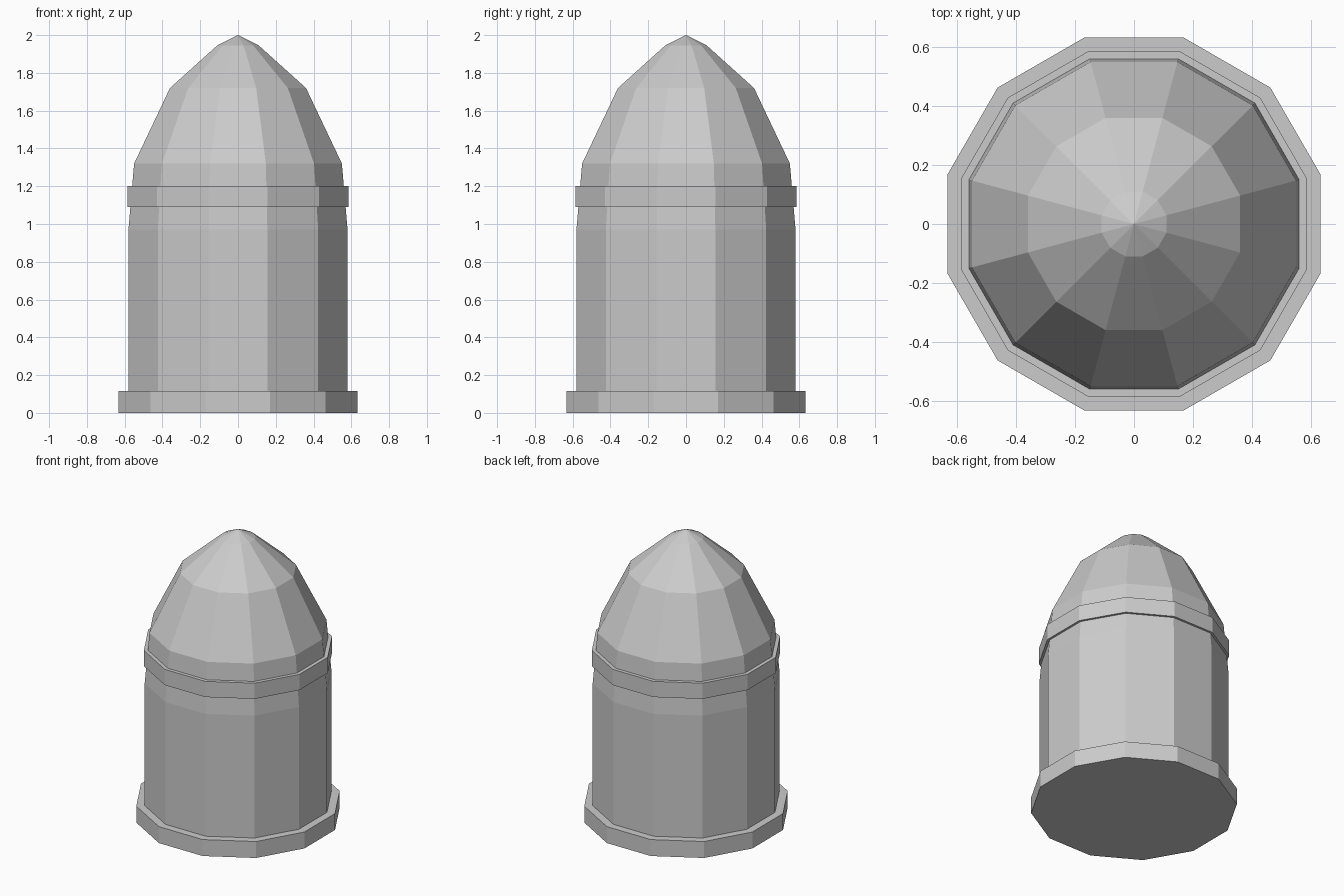
import bpy
import bmesh
from math import cos, sin, pi

SIDES = 12

cube = bpy.data.objects.get("Cube")
if cube:
    bpy.data.objects.remove(cube, do_unlink=True)

grey = bpy.data.materials.new("light_grey")
grey.use_nodes = True
colour = (0.6, 0.6, 0.6, 1)
grey.diffuse_color = colour
grey.node_tree.nodes["Principled BSDF"].inputs["Base Color"].default_value = colour


def lathe(name, profile, tip=None):
    """Closed twelve-sided solid from (distance to flat side, height) pairs."""
    bm = bmesh.new()
    rings = []
    for flat, z in profile:
        r = flat / cos(pi / SIDES)
        angles = [(i + 0.5) * 2 * pi / SIDES for i in range(SIDES)]
        rings.append([bm.verts.new((r * cos(a), r * sin(a), z)) for a in angles])
    for low, high in zip(rings, rings[1:]):
        for i in range(SIDES):
            j = (i + 1) % SIDES
            bm.faces.new((low[i], low[j], high[j], high[i]))
    bm.faces.new(rings[0][::-1])
    if tip is None:
        bm.faces.new(rings[-1])
    else:
        apex = bm.verts.new((0, 0, tip))
        for i in range(SIDES):
            bm.faces.new((rings[-1][i], rings[-1][(i + 1) % SIDES], apex))
    mesh = bpy.data.meshes.new(name)
    bm.to_mesh(mesh)
    bm.free()
    mesh.materials.append(grey)
    obj = bpy.data.objects.new(name, mesh)
    bpy.context.collection.objects.link(obj)
    return obj


# Wide foot
lathe("base_rim", [(0.632, 0), (0.632, 0.115)])

# Straight body with a slight taper into the pointed nose
lathe("body", [(0.58, 0.06), (0.58, 0.97), (0.55, 1.32),
               (0.36, 1.72), (0.11, 1.945)], tip=2.0)

# Raised band at the shoulder
lathe("shoulder_band", [(0.585, 1.09), (0.585, 1.2)])
